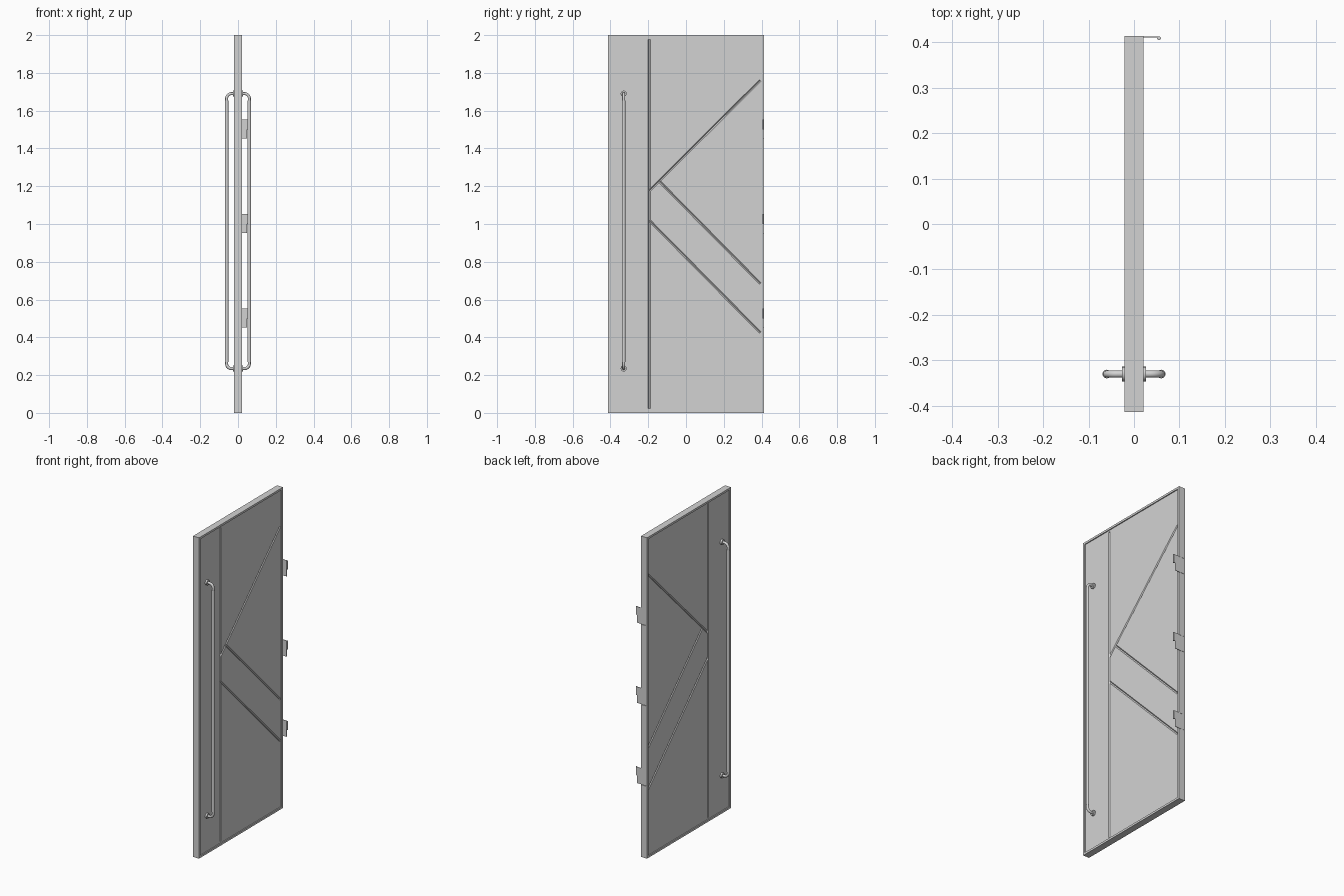
import bpy, bmesh, math
from mathutils import Matrix, Vector

if "Cube" in bpy.data.objects:
    bpy.data.objects.remove(bpy.data.objects["Cube"], do_unlink=True)

GREY = (0.65, 0.65, 0.65, 1)
grey = bpy.data.materials.new("plain grey")
grey.use_nodes = True
grey.diffuse_color = GREY
grey.node_tree.nodes["Principled BSDF"].inputs["Base Color"].default_value = GREY

HALF_T, HALF_W, HEIGHT = 0.021, 0.4135, 2.0
RIM, RECESS = 0.018, 0.006


def add_object(name, bm):
    mesh = bpy.data.meshes.new(name)
    bm.normal_update()
    bm.to_mesh(mesh)
    bm.free()
    obj = bpy.data.objects.new(name, mesh)
    bpy.context.collection.objects.link(obj)
    mesh.materials.append(grey)
    return obj


def activate(obj):
    bpy.ops.object.select_all(action='DESELECT')
    obj.select_set(True)
    bpy.context.view_layer.objects.active = obj


def smooth(obj):
    activate(obj)
    bpy.ops.object.shade_smooth_by_angle(angle=math.radians(40))


def add_box(bm, low, high):
    low, high = Vector(low), Vector(high)
    matrix = Matrix.Translation((low + high) / 2) @ Matrix.Diagonal((*(high - low), 1))
    return bmesh.ops.create_cube(bm, size=1, matrix=matrix)


def box(name, low, high):
    bm = bmesh.new()
    add_box(bm, low, high)
    return add_object(name, bm)


def rod(name, start, end, radius, sides=20):
    start, end = Vector(start), Vector(end)
    axis = end - start
    # Rods lie along x, or anywhere in the y-z plane
    if abs(axis.x) > 1e-6:
        turn = Matrix.Rotation(math.pi / 2, 4, 'Y')
    else:
        turn = Matrix.Rotation(math.atan2(-axis.y, axis.z), 4, 'X')
    bm = bmesh.new()
    bmesh.ops.create_cone(bm, cap_ends=True, segments=sides, radius1=radius,
                          radius2=radius, depth=axis.length,
                          matrix=Matrix.Translation((start + end) / 2) @ turn)
    return add_object(name, bm)


def cut(target, cutter):
    mod = target.modifiers.new("cut", 'BOOLEAN')
    mod.operation = 'DIFFERENCE'
    mod.solver = 'EXACT'
    mod.object = cutter
    activate(target)
    bpy.ops.object.modifier_apply(modifier=mod.name)
    bpy.data.objects.remove(cutter, do_unlink=True)


# Door leaf: slab with a narrow raised rim around both recessed faces
bm = bmesh.new()
add_box(bm, (-HALF_T, -HALF_W, 0), (HALF_T, HALF_W, HEIGHT))
bm.normal_update()
broad = [f for f in bm.faces if abs(f.normal.x) > 0.9]
bmesh.ops.inset_individual(bm, faces=broad, thickness=RIM)
bmesh.ops.inset_individual(bm, faces=broad, thickness=0, depth=-RECESS)
door = add_object("door_leaf", bm)

# V grooves on both faces: one upright and three diagonals
GROOVES = [((-0.195, 0.022), (-0.195, 1.978)),
           ((-0.195, 1.175), (0.393, 1.76)),
           ((-0.14, 1.225), (0.393, 0.685)),
           ((-0.195, 1.02), (0.393, 0.425))]
for side in (-1, 1):
    face_x = side * (HALF_T - RECESS)
    for a, b in GROOVES:
        cut(door, rod("groove_cutter", (face_x, *a), (face_x, *b), 0.006, sides=4))

# Shallow hinge pockets in the back edge, each filled by a thin leaf and barrel
for label, z in (("upper", 1.5), ("middle", 1.0), ("lower", 0.5)):
    cut(door, box("pocket_cutter", (-0.012, HALF_W - 0.004, z - 0.05),
                  (0.03, HALF_W + 0.01, z + 0.05)))
    y = HALF_W - 0.002
    box(label + "_hinge_leaf", (-0.012, y - 0.0018, z - 0.048),
        (0.048, y + 0.001, z + 0.052))
    box(label + "_hinge_tongue", (0.047, y - 0.0015, z),
        (0.053, y + 0.0008, z + 0.052))
    smooth(rod(label + "_hinge_barrel", (0.055, y - 0.003, z),
               (0.055, y - 0.003, z + 0.052), 0.0042, sides=12))

# Pull handles on both faces: bent tube, thicker grip, and wall flanges
GRIP_X, GRIP_Y, LOW, HIGH, BEND = 0.06, -0.33, 0.235, 1.69, 0.025


def bend_points(side, z, up):
    """Quarter turn from the stub into the upright bar."""
    for i in range(9):
        t = math.pi / 2 * i / 8
        yield (side * (GRIP_X - BEND + BEND * math.sin(t)), GRIP_Y,
               z + up * BEND * (1 - math.cos(t)))


for side, label in ((1, "left"), (-1, "right")):
    path = [(side * HALF_T, GRIP_Y, LOW), *bend_points(side, LOW, 1),
            *reversed(list(bend_points(side, HIGH, -1))), (side * HALF_T, GRIP_Y, HIGH)]
    curve = bpy.data.curves.new(label + "_handle_tube", 'CURVE')
    curve.dimensions = '3D'
    curve.bevel_depth = 0.008
    curve.bevel_resolution = 4
    spline = curve.splines.new('POLY')
    spline.points.add(len(path) - 1)
    for point, co in zip(spline.points, path):
        point.co = (*co, 1)
    curve.materials.append(grey)
    tube = bpy.data.objects.new(label + "_handle_tube", curve)
    bpy.context.collection.objects.link(tube)
    activate(tube)
    bpy.ops.object.convert(target='MESH')
    smooth(bpy.context.view_layer.objects.active)

    x = side * GRIP_X
    smooth(rod(label + "_handle_grip", (x, GRIP_Y, LOW + 0.035),
               (x, GRIP_Y, HIGH - 0.035), 0.0095))
    for end, z in (("lower", LOW), ("upper", HIGH)):
        smooth(rod(f"{label}_{end}_flange", (side * (HALF_T - RECESS), GRIP_Y, z),
                   (side * 0.026, GRIP_Y, z), 0.016))
